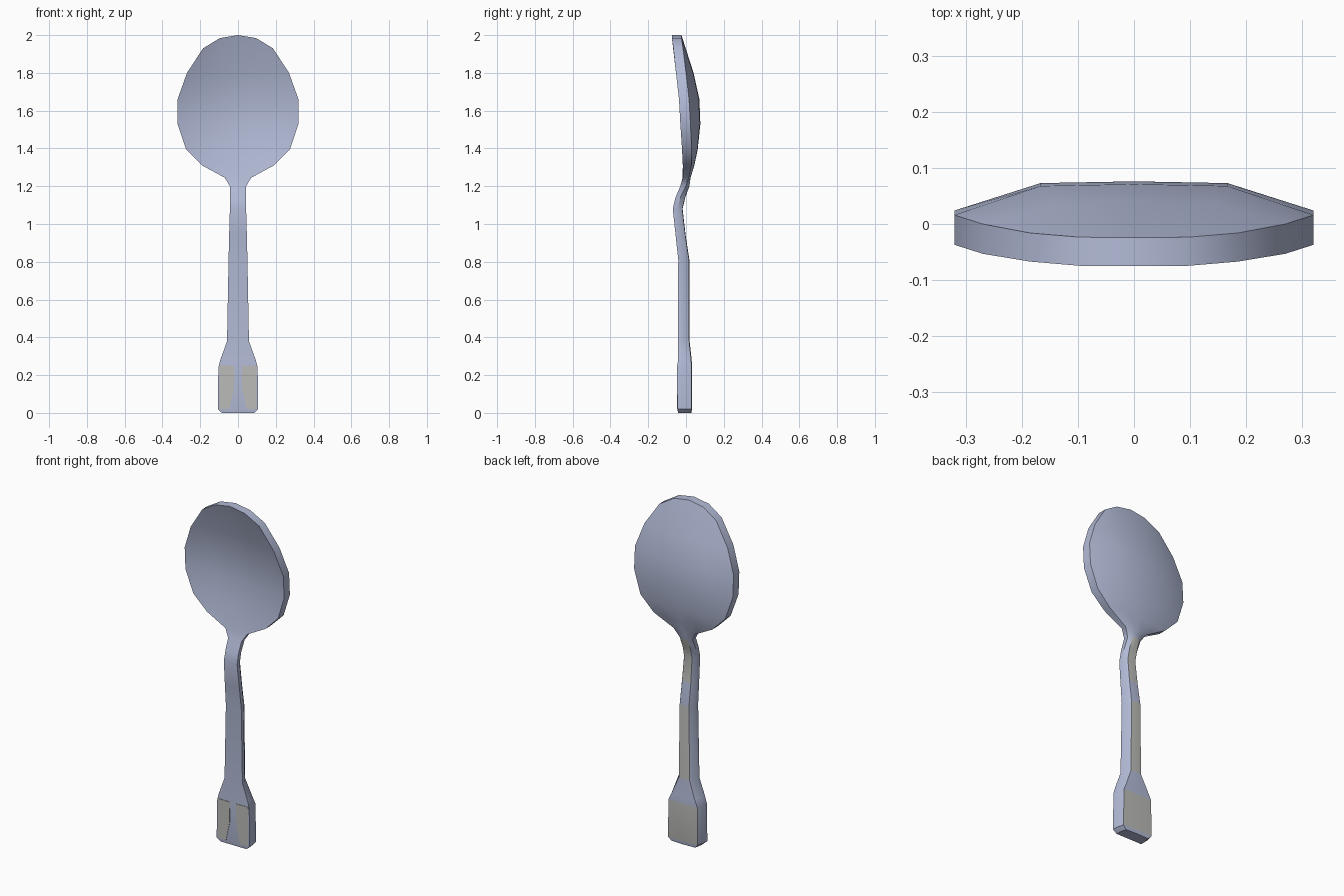
import bpy, bmesh

if "Cube" in bpy.data.objects:
    bpy.data.objects.remove(bpy.data.objects["Cube"])

# Stations from tip to butt:
# z, half width, front y at edge, front y at middle, back y at edge, back y at middle
STATIONS = [
    (2.00, .185, -.067, -.075, -.016, -.024),
    (1.80, .270, -.053, -.010, .000, .040),
    (1.66, .320, -.037, .018, .016, .071),
    (1.53, .320, -.030, .024, .024, .076),
    (1.395, .275, -.021, .010, .030, .062),
    (1.31, .190, -.017, -.006, .028, .044),
    (1.245, .070, -.016, -.018, .014, .024),
    (1.20, .043, -.030, -.030, .000, .018),
    (1.14, .042, -.056, -.056, -.030, -.004),
    (1.08, .043, -.070, -.070, -.045, -.018),
    (0.94, .047, -.055, -.055, -.032, -.002),
    (0.81, .050, -.041, -.041, -.020, .018),
    (0.38, .058, -.042, -.042, -.020, .019),
    (0.28, .094, -.043, -.043, -.018, .030),
    (0.24, .104, -.045, -.045, -.018, .032),
    (0.02, .107, -.045, -.045, -.018, .032),
    (0.00, .085, -.042, -.042, -.018, .028),
]
BARE_BACK = {7, 8, 9, 11, 14}   # spans whose back flat shows bare metal


def material(name, rgb):
    m = bpy.data.materials.new(name)
    m.diffuse_color = (*rgb, 1)
    m.use_nodes = True
    m.node_tree.nodes["Principled BSDF"].inputs["Base Color"].default_value = m.diffuse_color
    return m


steel = material("blue_steel", (.45, .50, .68))
bare = material("bare_metal", (.50, .50, .48))


def ring(bm, i, s):
    z, w, fe, fm, be, bk = s
    f = .9 if z < .25 else .8 if z < .3 else .6   # broad butt, chamfered shaft
    if z > 1.22:
        f = .52
    cols = [(-1, 0), (-f, .94), (0, 1), (f, .94), (1, 0)]

    def point(c, k, edge, mid):
        drop = (.07 if abs(c) == 1 else .016 if c else 0) if i == 0 else 0
        return bm.verts.new((c * w, edge + (mid - edge) * k, z - drop))

    front = [point(c, k, fe, fm) for c, k in cols]
    back = [point(c, k, be, bk) for c, k in reversed(cols)]
    return front + back


def finish(bm, name, mats):
    bmesh.ops.recalc_face_normals(bm, faces=bm.faces)
    mesh = bpy.data.meshes.new(name)
    bm.to_mesh(mesh)
    bm.free()
    for m in mats:
        mesh.materials.append(m)
    ob = bpy.data.objects.new(name, mesh)
    bpy.context.collection.objects.link(ob)
    return ob


# Spoon: dished bowl, cranked neck and flared handle as one loft
bm = bmesh.new()
rings = [ring(bm, i, s) for i, s in enumerate(STATIONS)]
for i, (a, b) in enumerate(zip(rings, rings[1:])):
    for j in range(10):
        k = (j + 1) % 10
        face = bm.faces.new((a[j], a[k], b[k], b[j]))
        face.material_index = int(i in BARE_BACK and j in (6, 7))
# Tip and butt end strips
for r in (rings[0], rings[-1]):
    for j in range(4):
        bm.faces.new((r[j], r[j + 1], r[8 - j], r[9 - j]))
spoon = finish(bm, "spoon", [steel, bare])

# Bare metal panels either side of the butt's front
bm = bmesh.new()
outline = [(.098, .02), (.098, .25), (.02, .25), (.022, .13), (.045, .02)]
for side in (-1, 1):
    base = [bm.verts.new((side * x, -.042, z)) for x, z in outline]
    face = bm.faces.new(base)
    ext = bmesh.ops.extrude_face_region(bm, geom=[face])["geom"]
    for v in ext:
        if isinstance(v, bmesh.types.BMVert):
            v.co.y = -.047
finish(bm, "butt_panels", [bare])

bpy.context.view_layer.objects.active = spoon
spoon.select_set(True)
bpy.ops.object.shade_smooth_by_angle(angle=0.6)
